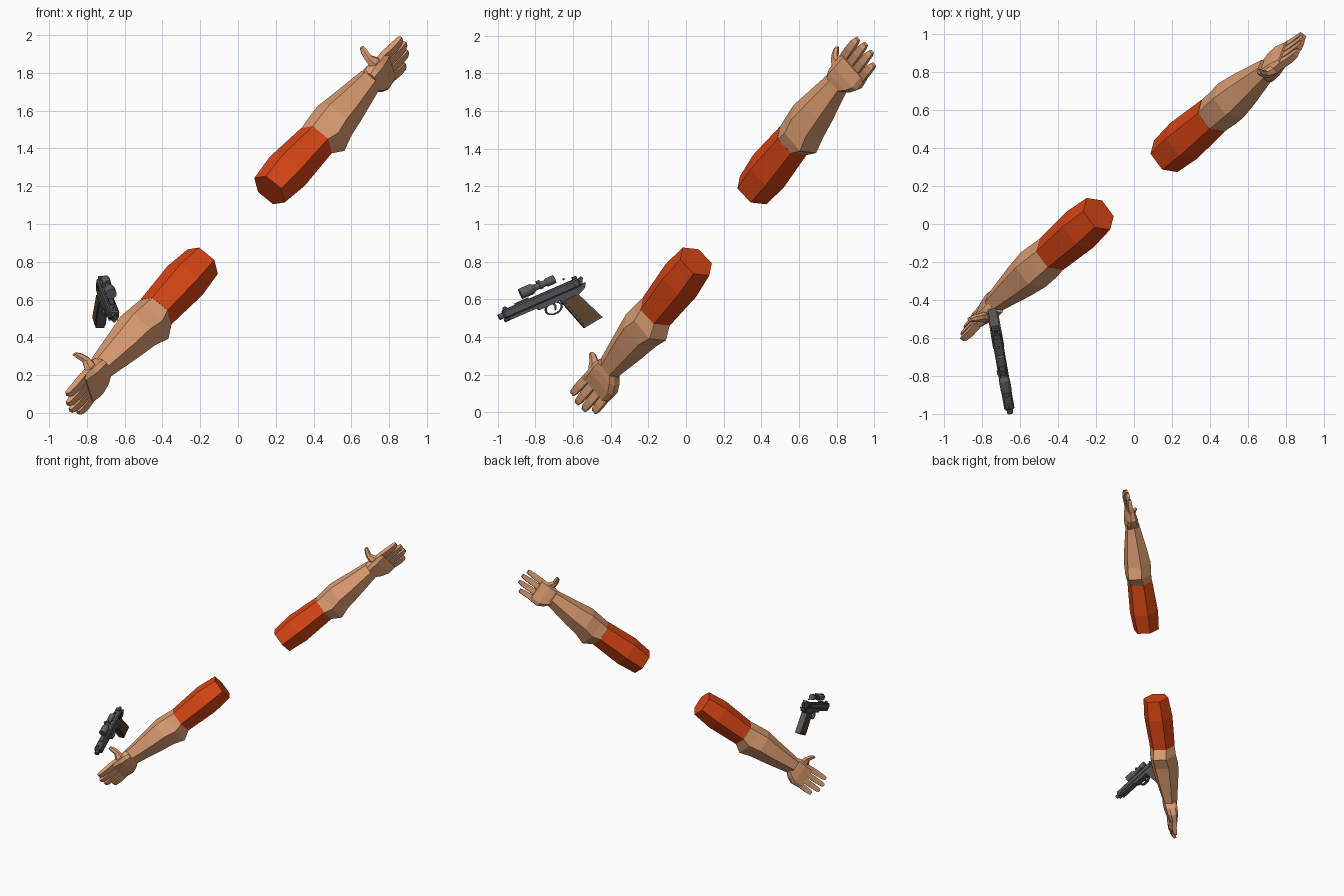
import bpy, bmesh
from math import sin, cos, pi
from mathutils import Vector, Matrix

cube = bpy.data.objects.get("Cube")
if cube:
    bpy.data.objects.remove(cube, do_unlink=True)


def material(name, *rgb):
    m = bpy.data.materials.new(name)
    m.use_nodes = True
    m.diffuse_color = (*rgb, 1)
    m.node_tree.nodes["Principled BSDF"].inputs["Base Color"].default_value = (*rgb, 1)
    return m


SKIN = material("skin", .72, .34, .17)
SLEEVE = material("orange sleeve", .70, .06, .007)
STEEL = material("dark steel", .085, .087, .092)
SCOPE = material("scope grey", .11, .112, .12)
WOOD = material("brown grip", .12, .06, .028)


def frame(origin, first, second):
    """Matrix whose x and y axes follow the two given directions."""
    x = Vector(first).normalized()
    y = Vector(second)
    y = (y - x * y.dot(x)).normalized()
    m = Matrix((x, y, x.cross(y))).transposed().to_4x4()
    m.translation = origin
    return m


# Arms run along local x (mirrored); thumbs point along local y
ARMS = frame((-.01, .205, .99), (.59, .505, .63), (-.555, -.32, .766))
# Pistol: muzzle along local x, up along local y
GUN = frame((-.724, -.575, .67), (.158, -.905, -.396), (.068, -.39, .918))


def loft(name, rings, mat, matrix, closed=False, mirror=False):
    """Skin a row of equal rings, capping the ends unless closed."""
    bm = bmesh.new()
    rows = [[bm.verts.new(p) for p in ring] for ring in rings]
    n = len(rows[0])
    pairs = list(zip(rows, rows[1:])) + ([(rows[-1], rows[0])] if closed else [])
    for r, s in pairs:
        for i in range(n):
            j = (i + 1) % n
            bm.faces.new((r[i], r[j], s[j], s[i]))
    if not closed:
        bm.faces.new(rows[0])
        bm.faces.new(rows[-1])
    bmesh.ops.recalc_face_normals(bm, faces=bm.faces)
    mesh = bpy.data.meshes.new(name)
    bm.to_mesh(mesh)
    bm.free()
    mesh.materials.append(mat)
    ob = bpy.data.objects.new(name, mesh)
    bpy.context.collection.objects.link(ob)
    ob.matrix_world = matrix
    if mirror:
        ob.modifiers.new("both_sides", 'MIRROR')
    return ob


def limb(name, rings, mat):
    """Six-sided limb from (distance, centre height, half height, half depth)."""
    loft(name, [[(a, b + rb * sin(k * pi / 3), rc * cos(k * pi / 3)) for k in range(6)]
                for a, b, rb, rc in rings], mat, ARMS, mirror=True)


# Sleeves and forearms
limb("sleeves", [(.30, 0, .104, .104), (.46, 0, .122, .118), (.72, -.002, .106, .104)], SLEEVE)
limb("forearms", [(.715, -.002, .104, .102), (.79, -.02, .135, .108), (.88, 0, .122, .112),
                  (1.0, .002, .104, .096), (1.22, .01, .07, .056)], SKIN)


def hand(a, w, m):
    """Hand space: along the arm, across the knuckles, out of the palm."""
    return (a, -.01 + .9 * w - .44 * m, .44 * w + .9 * m)


def palm_ring(a, shift, w, m):
    outline = [(w, .5 * m), (.75 * w, m), (-.75 * w, m), (-w, .5 * m)]
    outline += [(-x, -y) for x, y in outline]
    return [hand(a, shift + x, y) for x, y in outline]


# Palms
loft("palms", [palm_ring(1.20, .02, .062, .045), palm_ring(1.235, .008, .085, .046),
               palm_ring(1.285, -.004, .098, .042), palm_ring(1.36, 0, .096, .026)],
     SKIN, ARMS, mirror=True)

# Fingers, bending slightly at the middle joint
for name, w, tip in (("index", .074, 1.497), ("middle", .026, 1.515),
                     ("ring", -.023, 1.51), ("little", -.072, 1.465)):
    rings = []
    for t, out, half in ((0, 0, .022), (.5, .008, .021), (.85, .008, .018), (1, .004, .012)):
        a = 1.345 + (tip - 1.345) * t
        rings.append([hand(a, w * (1 + .08 * t) + x * half, out + y * half * .85)
                      for x, y in ((1, 1), (-1, 1), (-1, -1), (1, -1))])
    loft(name + "_fingers", rings, SKIN, ARMS, mirror=True)

# Thumbs
loft("thumbs", [[(a + ra * cos(k * pi / 3), b, c + rc * sin(k * pi / 3)) for k in range(6)]
                for a, b, c, ra, rc in ((1.275, .03, .022, .052, .03), (1.278, .075, .032, .038, .028),
                                        (1.268, .115, .024, .023, .021), (1.278, .15, .012, .021, .019),
                                        (1.288, .174, .002, .013, .013))],
     SKIN, ARMS, mirror=True)


def plate(name, profile, half, mat, mid=0):
    """Side profile extruded across the pistol."""
    return loft(name, [[(x, y, mid + s * half) for x, y in profile] for s in (-1, 1)], mat, GUN)


def block(name, x0, x1, y0, y1, half, mat, mid=0):
    return plate(name, [(x0, y0), (x1, y0), (x1, y1), (x0, y1)], half, mat, mid)


def tube(name, stations, height, mat, sides=12):
    """Round part along the barrel from (distance, radius) pairs."""
    ob = loft(name, [[(x, height + r * sin(2 * pi * k / sides), r * cos(2 * pi * k / sides))
                      for k in range(sides)] for x, r in stations], mat, GUN)
    return ob


# Slide, frame and barrel
slide = block("slide", -.015, .43, -.005, .042, .027, STEEL)
bevel = slide.modifiers.new("edge", 'BEVEL')
bevel.width, bevel.segments = .008, 1
plate("pistol_frame", [(-.02, -.004), (-.01, -.03), (.24, -.034), (.25, -.02), (.41, -.02), (.41, -.004)],
      .024, STEEL)
tube("barrel", [(.40, .016), (.456, .016), (.456, .010), (.43, .010)], .016, STEEL)
tube("guide_rod", [(.40, .010), (.435, .010)], -.012, STEEL, 8)

# Rear details and sights
plate("beavertail", [(.03, -.002), (-.045, .002), (-.03, -.022), (.02, -.045)], .02, STEEL)
plate("hammer", [(-.01, .0), (-.01, .03), (-.035, .042), (-.042, .03), (-.025, .0)], .008, STEEL)
plate("front_sight", [(.39, .04), (.425, .04), (.415, .056), (.40, .056)], .005, STEEL)
block("rear_sight", -.012, .012, .04, .054, .018, STEEL)
for i in range(5):
    for side in (-1, 1):
        block("slide_rib", .01 + i * .013, .016 + i * .013, .002, .034, .003, STEEL, side * .027)

# Grip with wooden side panels
plate("grip", [(.12, -.025), (.025, -.02), (-.055, -.203), (.056, -.217)], .023, STEEL)
for side in (-1, 1):
    plate("grip_panel", [(.104, -.042), (.028, -.038), (-.037, -.194), (.05, -.205)],
          .004, WOOD, side * .025)

# Trigger and guard
guard = []
for k in range(14):
    t = 2 * pi * k / 14
    guard.append([(.165 + (.042 + d) * cos(t), -.056 + (.027 + d) * sin(t), z)
                  for d, z in ((0, -.011), (.008, -.011), (.008, .011), (0, .011))])
loft("trigger_guard", guard, STEEL, GUN, closed=True)
plate("trigger", [(.15, -.03), (.162, -.03), (.156, -.052), (.164, -.07), (.154, -.066), (.146, -.05)],
      .006, STEEL)

# Scope, its mount and the small adjusters
tube("scope", [(.10, .023), (.145, .023), (.155, .017), (.215, .017), (.235, .029), (.30, .029)],
     .084, SCOPE)
tube("scope_ring", [(.175, .021), (.19, .021)], .084, STEEL)
block("scope_turret", .178, .198, .095, .113, .009, SCOPE)
block("side_turret", .178, .198, .075, .093, .012, SCOPE, .02)
block("mount_rail", .27, .35, .04, .05, .012, STEEL)
block("rear_bead", .05, .06, .06, .068, .006, STEEL)
